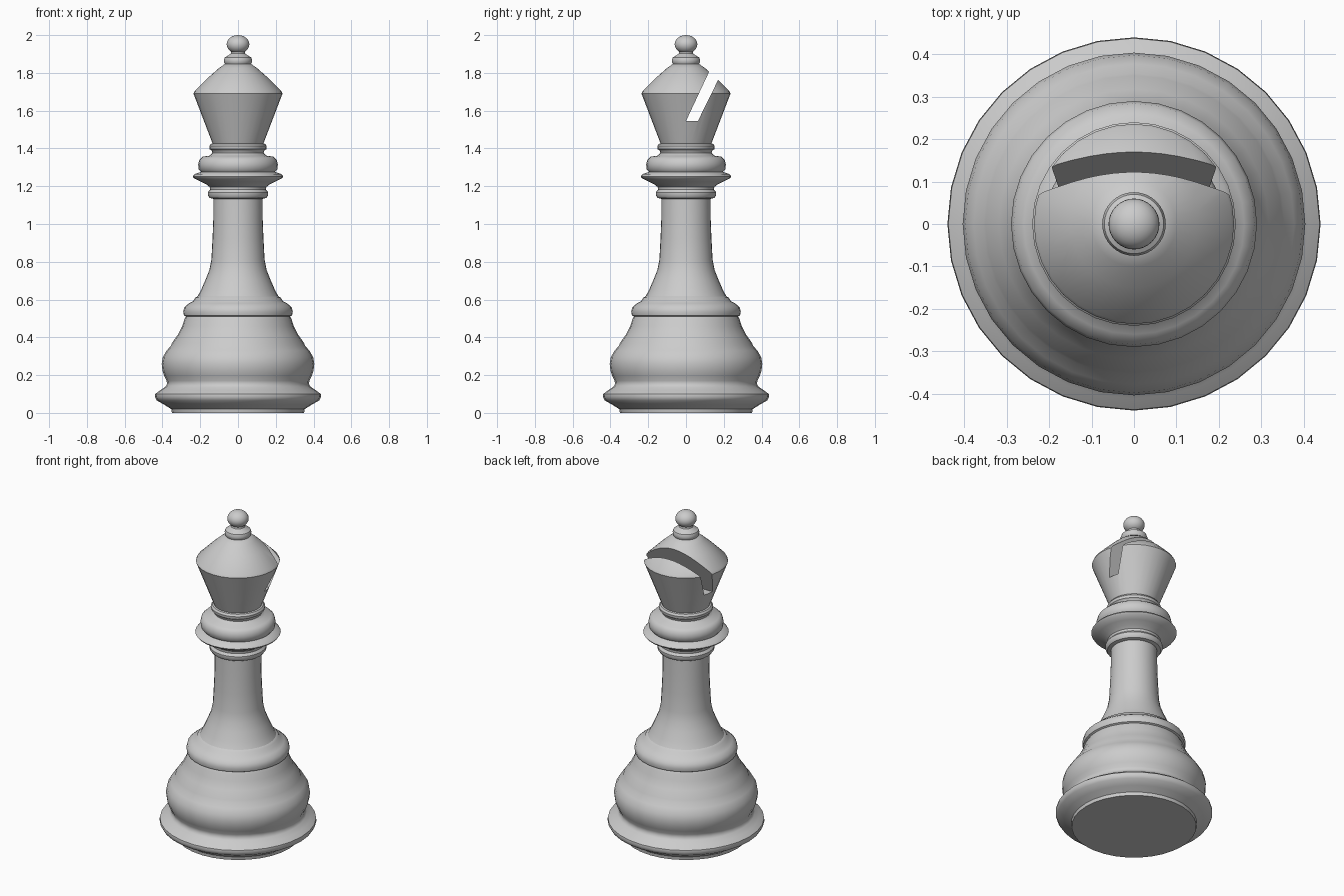
import bpy
import bmesh
import math

SEGMENTS = 32

default_cube = bpy.data.objects.get("Cube")
if default_cube:
    bpy.data.objects.remove(default_cube, do_unlink=True)

# One plain grey finish for the whole piece
grey = bpy.data.materials.new("plain_grey")
grey.use_nodes = True
colour = (0.6, 0.6, 0.6, 1.0)
grey.diffuse_color = colour
grey.node_tree.nodes["Principled BSDF"].inputs["Base Color"].default_value = colour


def make_object(name, bm):
    """Turn a bmesh into a linked object with the grey finish."""
    bmesh.ops.recalc_face_normals(bm, faces=bm.faces)
    mesh = bpy.data.meshes.new(name)
    bm.to_mesh(mesh)
    bm.free()
    mesh.materials.append(grey)
    obj = bpy.data.objects.new(name, mesh)
    bpy.context.collection.objects.link(obj)
    return obj


def activate(obj):
    bpy.ops.object.select_all(action="DESELECT")
    obj.select_set(True)
    bpy.context.view_layer.objects.active = obj


def smooth(obj, degrees=40):
    activate(obj)
    bpy.ops.object.shade_smooth_by_angle(angle=math.radians(degrees))


def lathe(name, profile):
    """Turn a (radius, height) profile into a closed solid."""
    bm = bmesh.new()
    rings = []
    for radius, z in profile:
        ring = []
        for i in range(SEGMENTS):
            a = math.tau * i / SEGMENTS
            ring.append(bm.verts.new((radius * math.cos(a), radius * math.sin(a), z)))
        rings.append(ring)
    for low, high in zip(rings, rings[1:]):
        for i in range(SEGMENTS):
            j = (i + 1) % SEGMENTS
            bm.faces.new((low[i], low[j], high[j], high[i]))
    bm.faces.new(rings[0])
    bm.faces.new(rings[-1])
    return make_object(name, bm)


def prism_along_x(name, outline, half_width):
    """Extrude a (y, z) outline across the x axis."""
    bm = bmesh.new()
    face = bm.faces.new([bm.verts.new((-half_width, y, z)) for y, z in outline])
    moved = bmesh.ops.extrude_face_region(bm, geom=[face])["geom"]
    verts = [v for v in moved if isinstance(v, bmesh.types.BMVert)]
    bmesh.ops.translate(bm, verts=verts, vec=(half_width * 2, 0, 0))
    return make_object(name, bm)


# Foot and rounded bell of the base, up to the shoulder ring
base = lathe("base", [
    (.35, 0), (.353, .02), (.39, .043), (.43, .066), (.44, .085), (.438, .1),
    (.412, .12), (.386, .137), (.376, .152), (.378, .17), (.39, .195),
    (.4, .225), (.404, .26), (.398, .295), (.378, .33), (.355, .355),
    (.35, .37), (.318, .415), (.295, .46), (.284, .495), (.276, .51),
    (.286, .515), (.29, .535), (.284, .56), (.26, .58), (.237, .592),
    (.227, .61), (.2, .625)])

# Slender flared stem
stem = lathe("stem", [
    (.225, .6), (.212, .62), (.194, .655), (.172, .705), (.152, .755),
    (.141, .81), (.135, .92), (.131, 1.02), (.13, 1.16)])

# Stacked collar: small ring, wide disc, round cushion and neck bead
collar = lathe("collar", [
    (.125, 1.132), (.15, 1.138), (.16, 1.152), (.16, 1.168), (.148, 1.182),
    (.15, 1.196), (.168, 1.21), (.2, 1.225), (.234, 1.243), (.24, 1.252),
    (.23, 1.264), (.196, 1.276), (.208, 1.29), (.211, 1.315), (.205, 1.34),
    (.188, 1.356), (.15, 1.362), (.136, 1.376), (.139, 1.388), (.15, 1.396),
    (.152, 1.412), (.144, 1.424), (.12, 1.43)])

# Conical head, cut by a slanted slot at the back
head = lathe("slotted_head", [
    (.13, 1.415), (.138, 1.435), (.23, 1.675), (.236, 1.69), (.23, 1.703),
    (.15, 1.782), (.1, 1.826), (.066, 1.85)])
cutter = prism_along_x("slot_cutter", [
    (0, 1.545), (.063, 1.545), (.262, 1.95), (.19, 1.95)], .4)
cutter.hide_render = True
cut = head.modifiers.new("slot", "BOOLEAN")
cut.operation = "DIFFERENCE"
cut.solver = "EXACT"
cut.object = cutter
activate(head)
bpy.ops.object.modifier_apply(modifier=cut.name)
bpy.data.objects.remove(cutter, do_unlink=True)

# Bead under the top ball
top_bead = lathe("top_bead", [
    (.06, 1.836), (.072, 1.852), (.075, 1.868), (.07, 1.882), (.052, 1.892),
    (.038, 1.902), (.034, 1.92)])

# Slightly flattened ball on top
bm = bmesh.new()
bmesh.ops.create_uvsphere(bm, u_segments=SEGMENTS, v_segments=SEGMENTS // 2, radius=1)
bmesh.ops.scale(bm, verts=bm.verts, vec=(.06, .06, .049))
bmesh.ops.translate(bm, verts=bm.verts, vec=(0, 0, 1.951))
top_ball = make_object("top_ball", bm)

for part in (base, stem, collar, head, top_bead, top_ball):
    smooth(part)
